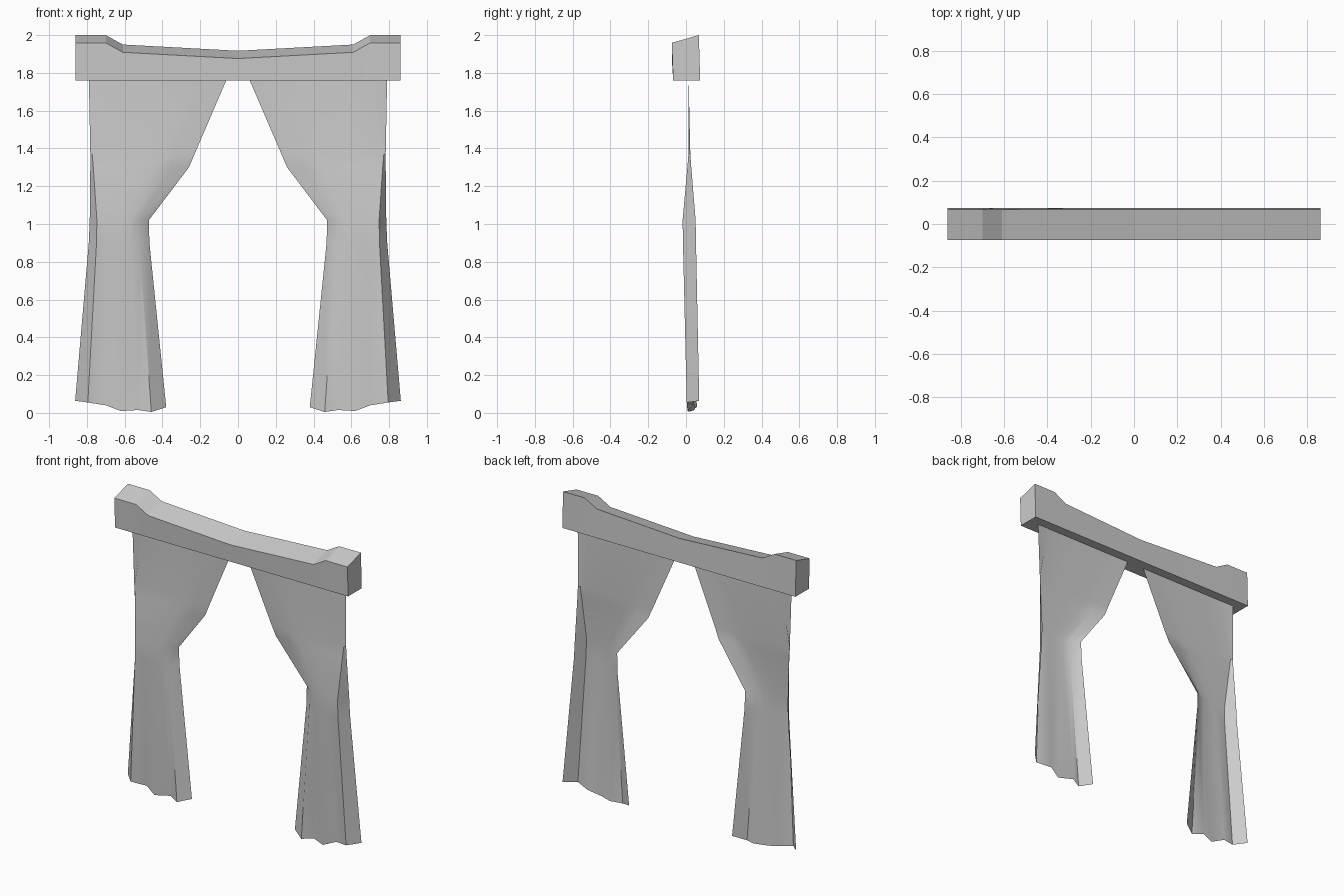
import bpy, bmesh

cube = bpy.data.objects.get("Cube")
if cube:
    bpy.data.objects.remove(cube)

grey = bpy.data.materials.new("plain_grey")
grey.use_nodes = True
GREY = (0.6, 0.6, 0.6, 1)
grey.diffuse_color = GREY
grey.node_tree.nodes["Principled BSDF"].inputs["Base Color"].default_value = GREY


def make_object(name, bm, angle):
    mesh = bpy.data.meshes.new(name)
    bm.to_mesh(mesh)
    bm.free()
    mesh.materials.append(grey)
    obj = bpy.data.objects.new(name, mesh)
    bpy.context.collection.objects.link(obj)
    bpy.ops.object.select_all(action="DESELECT")
    obj.select_set(True)
    bpy.context.view_layer.objects.active = obj
    bpy.ops.object.shade_smooth_by_angle(angle=angle)
    return obj


def strip(bm, a, b):
    """Quads between two equally long rows of vertices."""
    for i in range(len(a) - 1):
        bm.faces.new((a[i], a[i + 1], b[i + 1], b[i]))


# Valance: dipped box whose top slopes down towards the front
def valance():
    half = [(0.86, 2.0), (0.70, 2.0), (0.61, 1.95)]
    top = [(-x, z) for x, z in half] + [(0, 1.917)] + [(x, z) for x, z in reversed(half)]
    bm = bmesh.new()
    rows = [
        [bm.verts.new((x, -0.068, 1.76)) for x, z in top],
        [bm.verts.new((x, -0.075, z - 0.041)) for x, z in top],
        [bm.verts.new((x, 0.068, z)) for x, z in top],
        [bm.verts.new((x, 0.075, 1.76)) for x, z in top],
    ]
    for i in range(4):
        strip(bm, rows[i], rows[(i + 1) % 4])
    for end in (0, -1):
        bm.faces.new([r[end] for r in rows])
    bmesh.ops.recalc_face_normals(bm, faces=bm.faces[:])
    make_object("valance", bm, 0.1)


# Curtain rows: height, inner x, crease x, outer x, middle y, fold depth
ROWS = [
    (1.80, 0.045, 0.70, 0.79, 0.013, 0.0),
    (1.37, 0.23, 0.772, 0.782, 0.018, 0.15),
    (1.30, 0.26, 0.766, 0.782, 0.018, 0.3),
    (1.02, 0.472, 0.747, 0.785, 0.018, 1.0),
    (0.90, 0.469, 0.749, 0.79, 0.02, 1.0),
    (0.06, 0.38, 0.795, 0.862, 0.037, 1.0),
]
SPREAD = [0, 0.19, 0.36, 0.58, 0.77, 1]          # columns from inner edge to crease
PLEATS = [0.02, -0.025, 0.008, -0.03, 0.0, -0.033, 0.033]
GATHER = [0.033, -0.015, -0.028, -0.033, -0.034, -0.036, 0.033]
HEM = [-0.03, -0.055, -0.045, -0.05, -0.02, -0.005, 0.004]


def curtain(name, side):
    bm = bmesh.new()
    grid = []
    for k, (z, inner, crease, outer, y, depth) in enumerate(ROWS):
        last = k == len(ROWS) - 1
        folds = PLEATS if last else GATHER
        xs = [inner + (crease - inner) * s for s in SPREAD] + [outer]
        grid.append([
            bm.verts.new((side * x, y + depth * f, z + (h if last else 0)))
            for x, f, h in zip(xs, folds, HEM)
        ])
    for a, b in zip(grid, grid[1:]):
        strip(bm, a, b)
    if side > 0:
        bmesh.ops.reverse_faces(bm, faces=bm.faces[:])
    # Sharp return fold at the outer edge
    bm.edges.ensure_lookup_table()
    for upper, lower in zip(grid[1:], grid[2:]):
        bm.edges.get((upper[5], lower[5])).smooth = False
    make_object(name, bm, 0.75)


valance()
curtain("left_curtain", 1)
curtain("right_curtain", -1)
